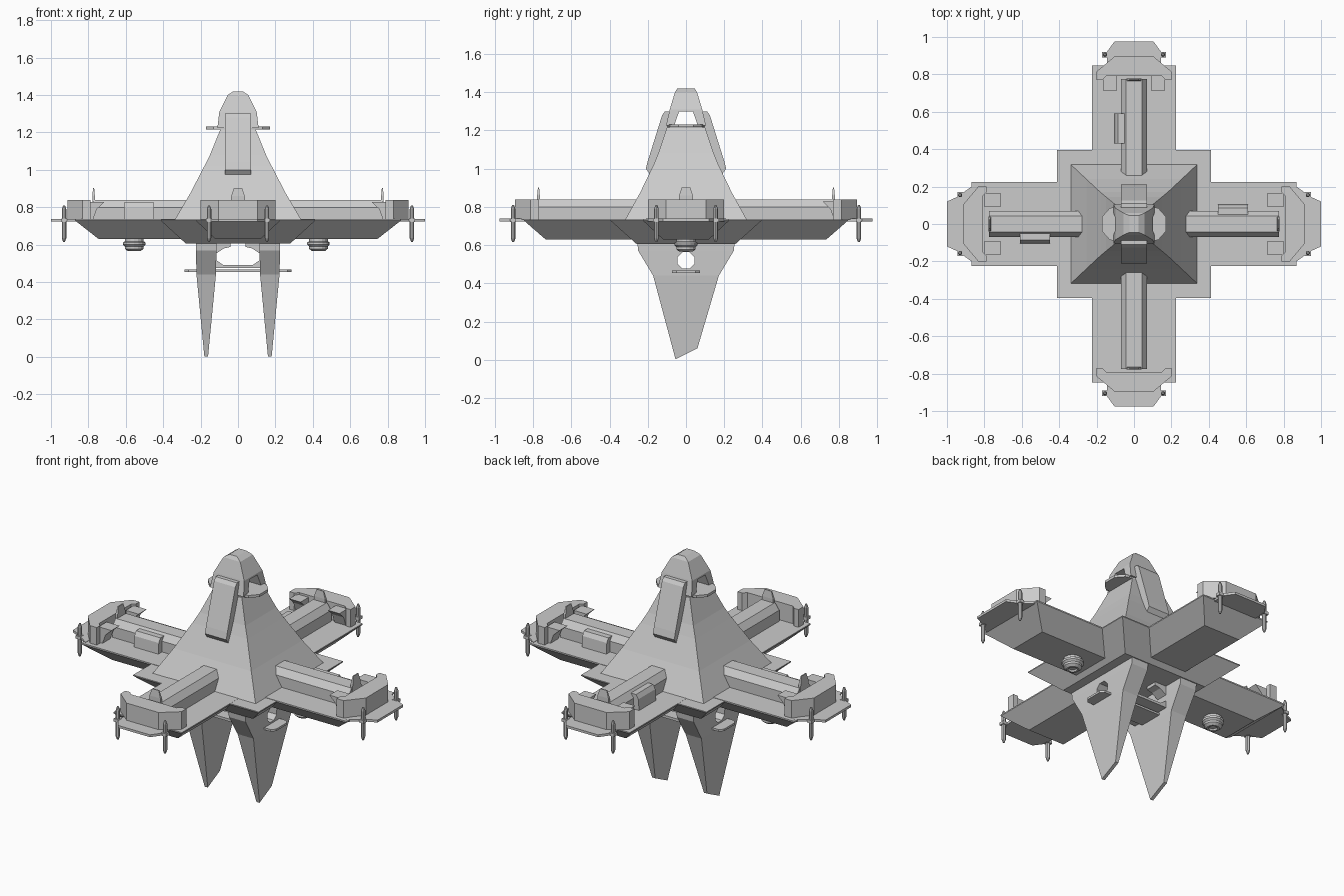
import bpy, bmesh
from math import pi, cos, sin
from mathutils import Matrix, Vector

if "Cube" in bpy.data.objects:
    bpy.data.objects.remove(bpy.data.objects["Cube"])


def finish(name, bm, turn=0.0):
    bmesh.ops.recalc_face_normals(bm, faces=bm.faces)
    if turn:
        bmesh.ops.rotate(bm, verts=bm.verts, cent=(0, 0, 0), matrix=Matrix.Rotation(turn, 3, 'Z'))
    me = bpy.data.meshes.new(name)
    bm.to_mesh(me)
    bm.free()
    ob = bpy.data.objects.new(name, me)
    bpy.context.collection.objects.link(ob)
    return ob


def skin(name, loops, turn=0.0):
    """Join successive closed loops of points and cap both ends."""
    bm = bmesh.new()
    vs = [[bm.verts.new(p) for p in loop] for loop in loops]
    n = len(vs[0])
    for a, b in zip(vs, vs[1:]):
        for i in range(n):
            j = (i + 1) % n
            bm.faces.new((a[i], a[j], b[j], b[i]))
    bm.faces.new(vs[0])
    bm.faces.new(vs[-1])
    return finish(name, bm, turn)


def loft(name, rings, c=(0, 0), turn=0.0):
    """Stack of rectangles given as half x, half y, z."""
    return skin(name, [[(c[0] + sx * hx, c[1] + sy * hy, z) for sx, sy in
                        ((-1, -1), (1, -1), (1, 1), (-1, 1))] for hx, hy, z in rings], turn)


def prism(name, pts, axis, a, b, turn=0.0):
    """Extrude a 2D profile along an axis from a to b."""
    put = {'X': lambda p, t: (t, p[0], p[1]), 'Y': lambda p, t: (p[0], t, p[1]),
           'Z': lambda p, t: (p[0], p[1], t)}[axis]
    return skin(name, [[put(p, t) for p in pts] for t in (a, b)], turn)


def box(name, x0, x1, y0, y1, z0, z1, turn=0.0):
    return prism(name, [(x0, y0), (x1, y0), (x1, y1), (x0, y1)], 'Z', z0, z1, turn)


def lathe(name, prof, c, n=12, turn=0.0):
    return skin(name, [[(c[0] + r * cos(2 * pi * i / n), c[1] + r * sin(2 * pi * i / n), z)
                        for i in range(n)] for r, z in prof], turn)


def cut(ob, cutter):
    m = ob.modifiers.new("cut", 'BOOLEAN')
    m.operation = 'DIFFERENCE'
    m.solver = 'EXACT'
    m.object = cutter
    cutter.hide_render = True
    cutter.hide_viewport = False
    cutter.display_type = 'WIRE'


def bake(ob, cutter):
    cut(ob, cutter)
    bpy.context.view_layer.update()
    me = bpy.data.meshes.new_from_object(ob.evaluated_get(bpy.context.evaluated_depsgraph_get()))
    ob.modifiers.clear()
    ob.data = me
    bpy.data.objects.remove(cutter)


# Cross-shaped hull with bevelled underside
loft("hull_arm_x", [(0.745, 0.12, 0.63), (0.87, 0.225, 0.728), (0.87, 0.225, 0.736)])
loft("hull_arm_y", [(0.12, 0.735, 0.63), (0.225, 0.848, 0.728), (0.225, 0.848, 0.735)])
loft("hull_centre", [(0.28, 0.26, 0.607), (0.412, 0.395, 0.728), (0.412, 0.395, 0.734)])

# Central tower
loft("tower", [(0.34, 0.32, 0.73), (0.255, 0.24, 0.875), (0.18, 0.17, 1.02),
               (0.15, 0.145, 1.08), (0.095, 0.1, 1.215)])
prism("tower_collar", [(-0.17, -0.04), (-0.13, -0.085), (-0.06, -0.1), (0.06, -0.1), (0.13, -0.085),
                       (0.17, -0.04), (0.17, 0.04), (0.13, 0.085), (0.06, 0.1), (-0.06, 0.1),
                       (-0.13, 0.085), (-0.17, 0.04)], 'Z', 1.217, 1.232)

# Arched cap with an opening through it
cap = loft("tower_cap", [(0.11, 0.105, 1.225), (0.1, 0.085, 1.31), (0.055, 0.058, 1.4), (0.025, 0.045, 1.42)])
bake(cap, prism("cap_cutter", [(-0.065, 1.2), (0.065, 1.2), (0.06, 1.232), (0.036, 1.3),
                               (-0.036, 1.3), (-0.06, 1.232)], 'X', -0.3, 0.3))

# Leaning armour panels on tower front and back
for k, nm in enumerate(("front", "back")):
    prism(f"tower_panel_{nm}", [(-0.21, 1.0), (-0.2, 1.04), (-0.125, 1.28), (-0.11, 1.3), (-0.07, 1.3),
                                (-0.09, 1.2), (-0.185, 0.965)], 'X', -0.07, 0.07, k * pi)

# Things on each of the four arms, built along +y and turned
for k, nm in enumerate(("back", "left", "front", "right")):
    t = k * pi / 2
    d = 0.025 if k % 2 else 0.0
    # ridge and its flare at the tower
    prism(f"ridge_{nm}", [(-0.07, 0.73), (0.07, 0.73), (0.07, 0.8), (0.042, 0.838), (-0.042, 0.838),
                          (-0.07, 0.8)], 'Y', 0.15, 0.775, t)
    # landing ledge
    half = [(0.145, 0.83), (0.145, 0.92), (0.105, 0.975)]
    if k % 2:
        half = [(0.21, 0.83), (0.145, 0.92), (0.12, 0.975)]
    prism(f"end_ledge_{nm}", [(x, y + d) for x, y in half] + [(-x, y + d) for x, y in half[::-1]],
          'Z', 0.724, 0.738, t)
    # faceted end shield
    prism(f"end_shield_{nm}", [(x, y + d * 0.7) for x, y in (
        (-0.2, 0.77), (-0.2, 0.815), (-0.105, 0.895), (0.105, 0.895), (0.2, 0.815), (0.2, 0.77),
        (0.17, 0.77), (0.15, 0.79), (-0.15, 0.79), (-0.17, 0.77))], 'Z', 0.735, 0.84, t)
    # upright fin on the ridge end
    skin(f"end_fin_{nm}", [[(-w, 0.765 + a, z), (w, 0.765 + a, z), (w, 0.765 + b, z), (-w, 0.765 + b, z)]
                           for w, a, b, z in ((0.04, 0, 0.014, 0.78), (0.036, 0, 0.014, 0.86),
                                              (0.022, 0.004, 0.01, 0.902))], t)
    for s in (-1, 1):
        # antenna rods with clamps
        lathe(f"antenna_{nm}", [(0.005, 0.615), (0.012, 0.635), (0.012, 0.79), (0.005, 0.81)],
              (s * 0.155, 0.905 + d), 8, t)
        box(f"antenna_clamp_{nm}", s * 0.155 - 0.017, s * 0.155 + 0.017, 0.89 + d, 0.92 + d, 0.722, 0.74, t)
        # wedge braces inside the shield
        if nm != "front":
            x0, x1 = sorted((s * 0.09, s * 0.165))
            prism(f"shield_brace_{nm}", [(0.715, 0.828), (0.8, 0.828), (0.8, 0.735), (0.775, 0.735),
                                         (0.755, 0.79)], 'X', x0, x1, t)

# Equipment boxes beside the ridges
for nm, k in (("left", 1), ("right", 3), ("back", 0)):
    y0, y1 = (0.43, 0.59) if k == 0 else (0.45, 0.61)
    prism(f"equipment_box_{nm}", [(-0.06, 0.735), (-0.105, 0.735), (-0.1, 0.8), (-0.085, 0.825),
                                  (-0.05, 0.825)], 'Y', y0, y1, k * pi / 2)

# Round thrusters below the side arms
for nm, x in (("left", -0.555), ("right", 0.43)):
    lathe(f"thruster_{nm}", [(0.05, 0.635), (0.05, 0.618), (0.06, 0.612), (0.06, 0.6), (0.05, 0.59),
                             (0.05, 0.578), (0.035, 0.566), (0.025, 0.566), (0.02, 0.575)], (x, 0), 16)

# Two keel fins with round windows
for s, nm in ((-1, "left"), (1, "right")):
    fin = skin(f"keel_fin_{nm}", [[(s * 0.17 - w, y0, z0), (s * 0.17 + w, y0, z0),
                                   (s * 0.17 + w, y1, z1), (s * 0.17 - w, y1, z1)]
                                  for w, y0, z0, y1, z1 in ((0.055, -0.255, 0.615, 0.255, 0.615),
                                                            (0.055, -0.25, 0.57, 0.25, 0.57),
                                                            (0.052, -0.172, 0.44, 0.172, 0.44),
                                                            (0.01, -0.055, 0.003, 0.06, 0.06))])
    window = [(0.047 * cos(pi / 8 + i * pi / 4), 0.52 + 0.047 * sin(pi / 8 + i * pi / 4)) for i in range(8)]
    bake(fin, prism("window_cutter", window, 'X', s * 0.17 - 0.1, s * 0.17 + 0.1))
    # corner gussets between the fins
    for sy in (-1, 1):
        y0, y1 = sorted((sy * 0.06, sy * 0.13))
        prism(f"keel_gusset_upper_{nm}", [(s * 0.12, 0.61), (s * 0.04, 0.61), (s * 0.04, 0.588),
                                          (s * 0.075, 0.58), (s * 0.12, 0.55)], 'Y', y0, y1)
        prism(f"keel_gusset_lower_{nm}", [(s * 0.12, 0.485), (s * 0.07, 0.485), (s * 0.12, 0.52)], 'Y', y0, y1)

# Cross plates joining the keel fins
prism("keel_plate", [(-0.285, -0.05), (-0.265, -0.072), (0.265, -0.072), (0.285, -0.05),
                     (0.285, 0.05), (0.265, 0.072), (-0.265, 0.072), (-0.285, 0.05)], 'Z', 0.455, 0.467)
for s in (-1, 1):
    y0, y1 = sorted((s * 0.06, s * 0.13))
    box("keel_tie_bar", -0.12, 0.12, y0, y1, 0.475, 0.49)
